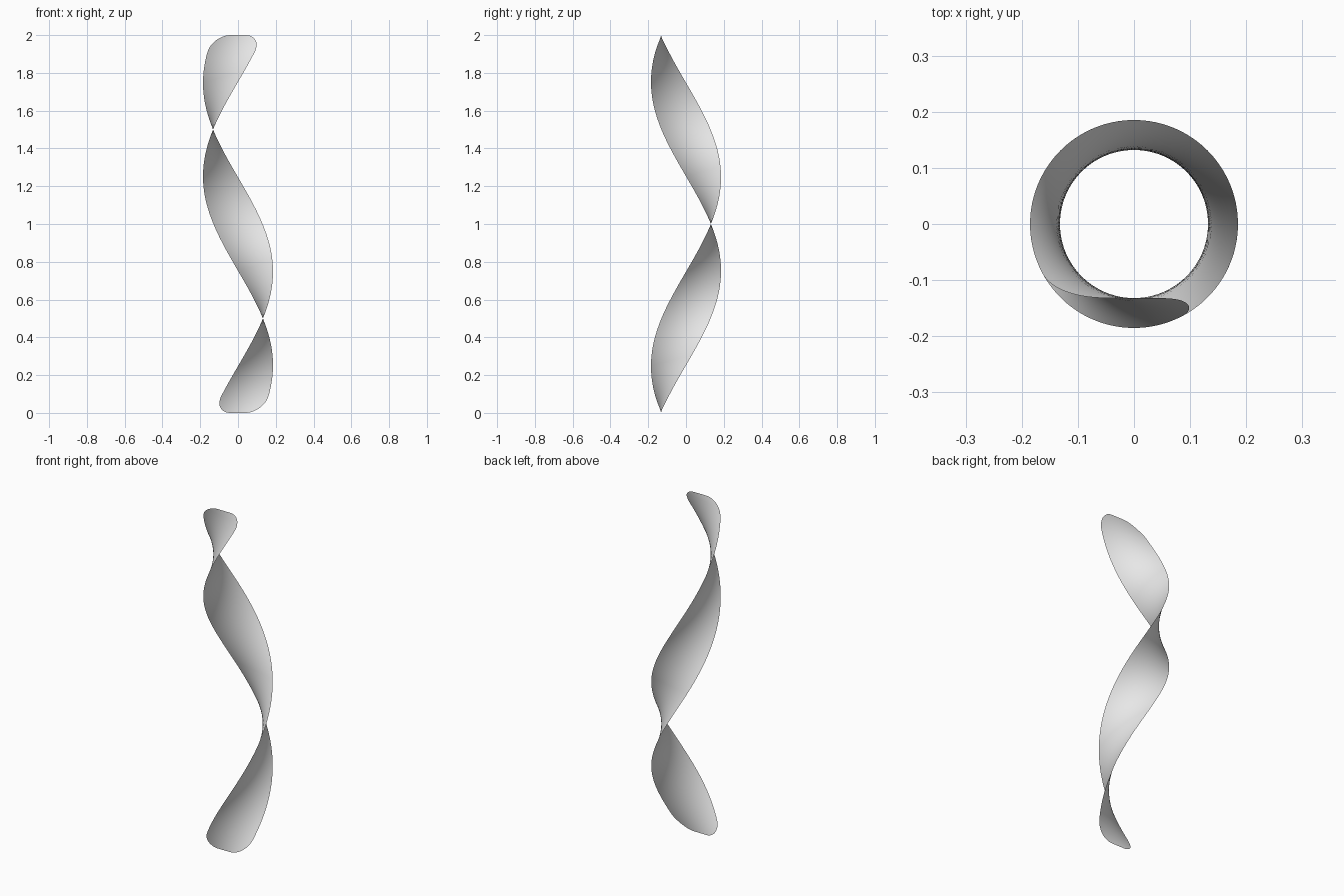
import bpy
import bmesh
from math import sin, cos, pi, sqrt

HEIGHT = 2.0
OFFSET = 0.132       # distance of the strip's centre line from the axis
HALF_WIDTH = 0.13
CORNER = 0.09        # corner radius at both ends
ACROSS = 16
ALONG = 128
CORNER_STEPS = 16

cube = bpy.data.objects.get("Cube")
if cube:
    bpy.data.objects.remove(cube, do_unlink=True)

# Grey surface
grey = bpy.data.materials.new("light_grey")
grey.use_nodes = True
colour = (0.8, 0.8, 0.8, 1)
grey.diffuse_color = colour
grey.node_tree.nodes["Principled BSDF"].inputs["Base Color"].default_value = colour


def half_width(z):
    """Half width of the strip, with rounded corners at both ends."""
    d = min(z, HEIGHT - z)
    if d >= CORNER:
        return HALF_WIDTH
    return HALF_WIDTH - CORNER + sqrt(max(0, CORNER**2 - (CORNER - d)**2))


# Row heights, packed closer around the rounded ends
ends = [CORNER * (1 - cos(pi / 2 * i / CORNER_STEPS)) for i in range(CORNER_STEPS)]
body = [CORNER + (HEIGHT - 2 * CORNER) * i / ALONG for i in range(ALONG + 1)]
heights = ends + body + [HEIGHT - z for z in reversed(ends)]

# Flat strip wound one full turn about the vertical axis
bm = bmesh.new()
rows = []
for z in heights:
    turn = 2 * pi * z / HEIGHT - pi / 2
    w = half_width(z)
    row = []
    for j in range(ACROSS + 1):
        s = w * (2 * j / ACROSS - 1)
        row.append(bm.verts.new((OFFSET * cos(turn) - s * sin(turn),
                                 OFFSET * sin(turn) + s * cos(turn), z)))
    rows.append(row)
for low, high in zip(rows, rows[1:]):
    for j in range(ACROSS):
        bm.faces.new((low[j], low[j + 1], high[j + 1], high[j])).smooth = True

mesh = bpy.data.meshes.new("twisted_ribbon")
bm.to_mesh(mesh)
bm.free()
mesh.materials.append(grey)
ribbon = bpy.data.objects.new("twisted_ribbon", mesh)
bpy.context.collection.objects.link(ribbon)
